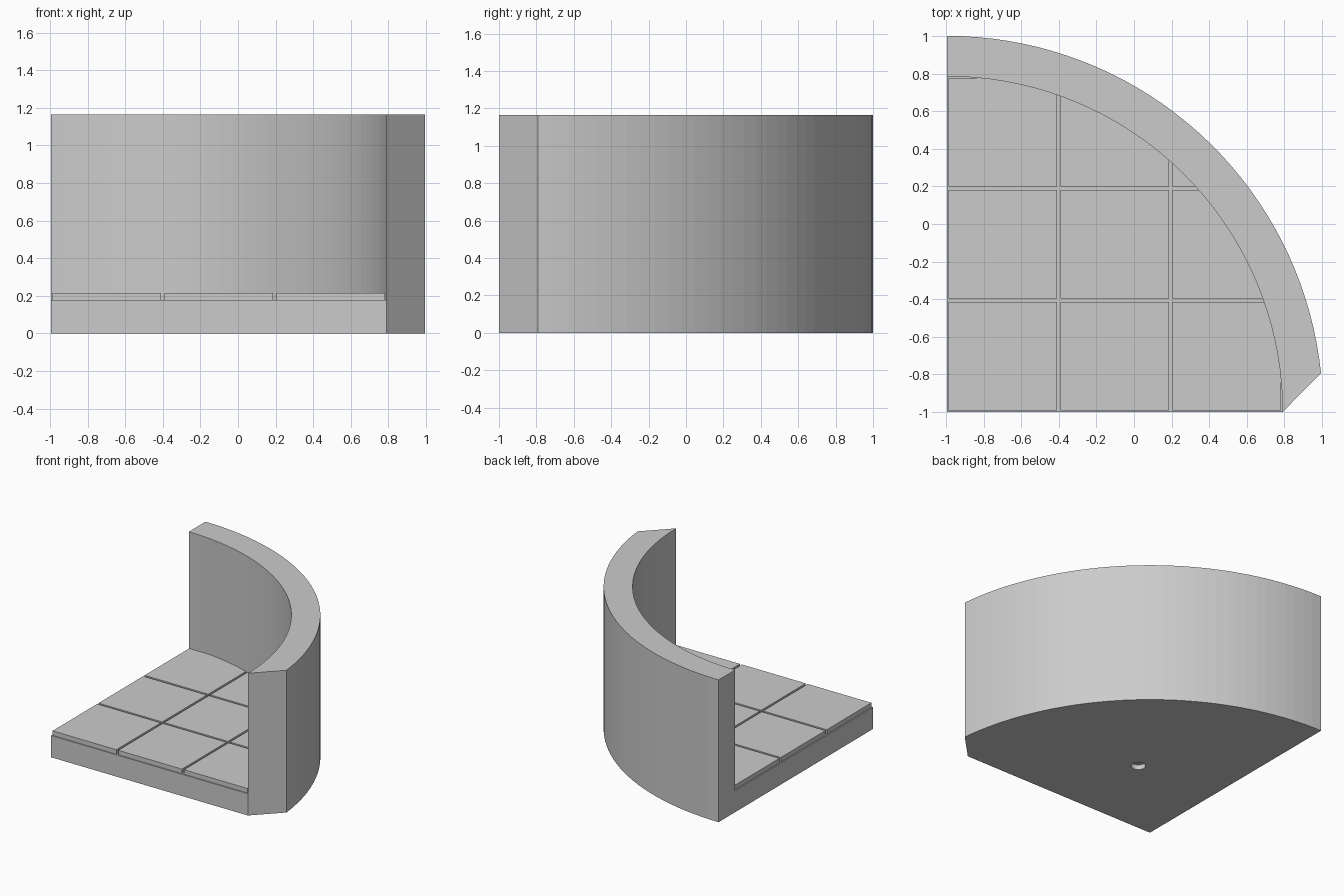
import bpy, bmesh, math
from mathutils import Vector

if "Cube" in bpy.data.objects:
    bpy.data.objects.remove(bpy.data.objects["Cube"])

CX, CY = -0.995, -1.0          # corner where the two straight sides meet
R_IN, R_OUT = 1.785, 2.0       # wall radii
WALL_H, BASE_H, TILE_H = 1.165, 0.178, 0.215
PITCH, GAP = R_IN / 3, 0.009
SEGMENTS = 36

stone = bpy.data.materials.new("light_grey_stone")
stone.use_nodes = True
stone.diffuse_color = (0.6, 0.6, 0.6, 1)
bsdf = stone.node_tree.nodes["Principled BSDF"]
bsdf.inputs["Base Color"].default_value = stone.diffuse_color
bsdf.inputs["Roughness"].default_value = 0.8


def arc(radius, start, end):
    steps = [start + (end - start) * i / SEGMENTS for i in range(SEGMENTS + 1)]
    return [(radius * math.cos(a), radius * math.sin(a)) for a in steps]


def flat_face(outline, z):
    bm = bmesh.new()
    face = bm.faces.new([bm.verts.new((CX + x, CY + y, z)) for x, y in outline])
    return bm, face


def finish(bm, name, height):
    """Raise the flat faces into a solid and make the object."""
    base = bm.faces[:]
    top = bmesh.ops.extrude_face_region(bm, geom=base, use_keep_orig=True)["geom"]
    verts = [v for v in top if isinstance(v, bmesh.types.BMVert)]
    bmesh.ops.translate(bm, verts=verts, vec=(0, 0, height))
    bmesh.ops.recalc_face_normals(bm, faces=bm.faces[:])
    mesh = bpy.data.meshes.new(name)
    bm.to_mesh(mesh)
    bm.free()
    mesh.materials.append(stone)
    obj = bpy.data.objects.new(name, mesh)
    bpy.context.collection.objects.link(obj)
    return obj


def cut(obj, cutter):
    cutter.hide_render = True
    mod = obj.modifiers.new("cut", "BOOLEAN")
    mod.operation, mod.solver, mod.object = "DIFFERENCE", "EXACT", cutter
    bpy.context.view_layer.objects.active = obj
    bpy.ops.object.modifier_apply(modifier=mod.name)
    bpy.data.objects.remove(cutter)


quarter = math.pi / 2
sector = [(0, 0)] + arc(R_IN, 0, quarter)

# Curved wall with a mitred front end
miter = 0.2075
outline = arc(R_OUT, math.asin(miter / R_OUT), quarter) + arc(R_IN, quarter, 0)
bm, _ = flat_face(outline, 0)
finish(bm, "curved_wall", WALL_H)

# Floor base
bm, _ = flat_face(sector, 0)
floor_base = finish(bm, "floor_base", BASE_H)

# Groove that follows the outline of the underside
bm, face = flat_face(sector, -0.05)
rim = bmesh.ops.inset_region(bm, faces=[face], thickness=0.06, use_even_offset=True)
bmesh.ops.delete(bm, geom=rim["faces"], context="FACES")
bmesh.ops.inset_region(bm, faces=[face], thickness=0.035, use_even_offset=True)
bmesh.ops.delete(bm, geom=[face], context="FACES_ONLY")
cut(floor_base, finish(bm, "groove_cutter", 0.09))

# Round socket in the underside
socket = [(0.712 + 0.055 * math.cos(a), 0.712 + 0.055 * math.sin(a))
          for a in (math.tau * i / 32 for i in range(32))]
bm, _ = flat_face(socket, -0.05)
cut(floor_base, finish(bm, "socket_cutter", 0.09))

# Paving tiles, trimmed where they meet the wall
for column in range(3):
    for row in range(3):
        bm, _ = flat_face(sector, BASE_H)
        for axis, cell in ((Vector((1, 0, 0)), column), (Vector((0, 1, 0)), row)):
            for side, offset in ((-1, cell * PITCH + GAP), (1, (cell + 1) * PITCH - GAP)):
                geom = bm.verts[:] + bm.edges[:] + bm.faces[:]
                bmesh.ops.bisect_plane(bm, geom=geom, dist=1e-5,
                                       plane_co=Vector((CX, CY, 0)) + axis * offset,
                                       plane_no=axis * side, clear_outer=True)
        finish(bm, f"floor_tile_{column + 1}_{row + 1}", TILE_H - BASE_H)
